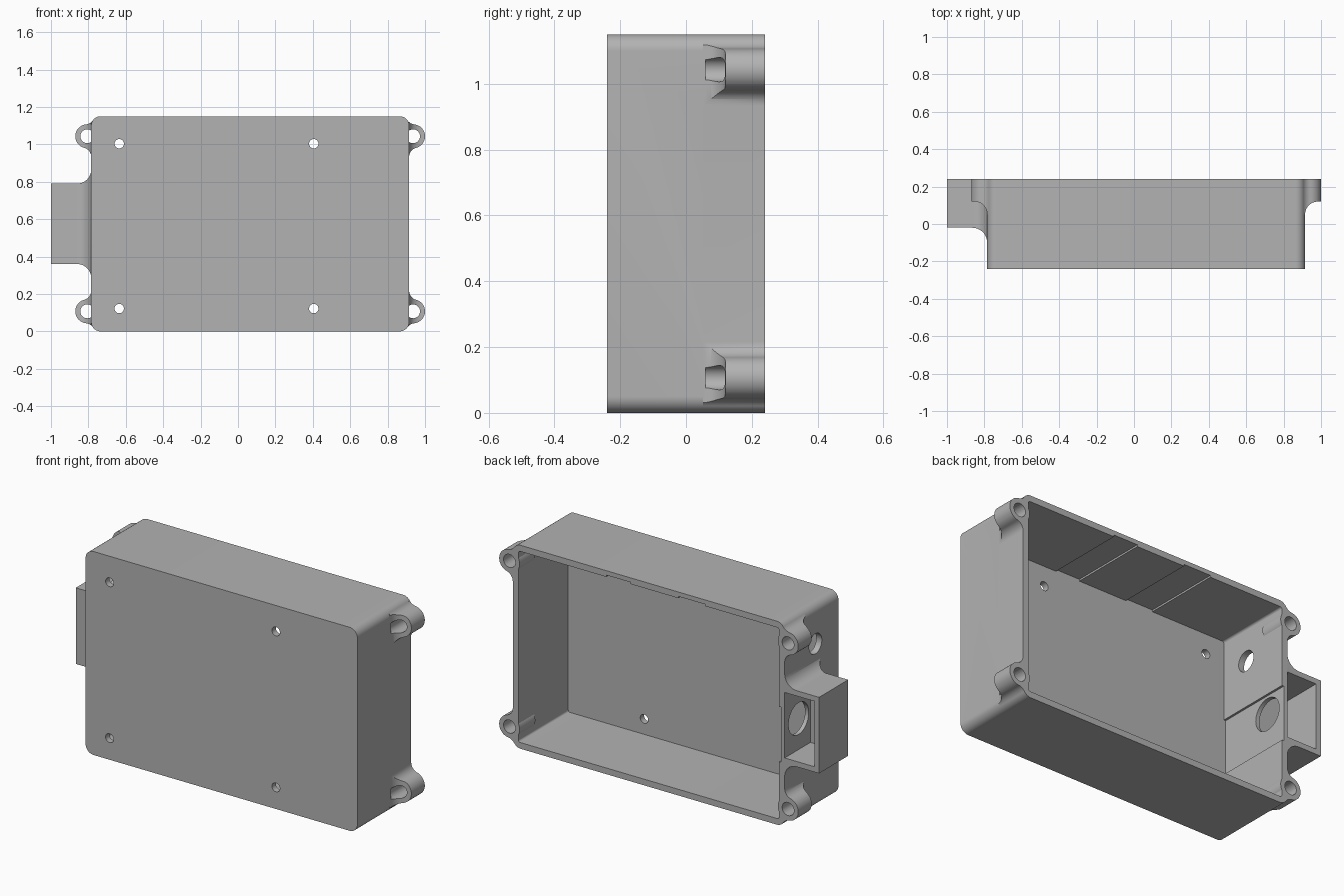
import bpy, bmesh, math
from mathutils import Vector

cube = bpy.data.objects.get("Cube")
if cube:
    bpy.data.objects.remove(cube, do_unlink=True)

# Main dimensions
LEFT, RIGHT, HEIGHT = -0.785, 0.915, 1.15
FRONT, BACK, WALL = -0.24, 0.24, 0.035
LUG, LUG_R, HOLE_R = Vector((0.936, 1.043)), 0.064, 0.037

grey = bpy.data.materials.new("plain grey")
grey.use_nodes = True
COLOUR = (0.45, 0.45, 0.45, 1)
grey.diffuse_color = COLOUR
grey.node_tree.nodes["Principled BSDF"].inputs["Base Color"].default_value = COLOUR


def prism(name, points, axis, start, end):
    """Extrude a 2D outline along an axis: y takes (x, z), z takes (x, y), x takes (y, z)."""
    place = {"x": lambda p, t: (t, p[0], p[1]),
             "y": lambda p, t: (p[0], t, p[1]),
             "z": lambda p, t: (p[0], p[1], t)}[axis]
    bm = bmesh.new()
    base = bm.faces.new([bm.verts.new(place(p, start)) for p in points])
    moved = bmesh.ops.extrude_face_region(bm, geom=[base])["geom"]
    shift = Vector(place((0, 0), end - start))
    bmesh.ops.translate(bm, vec=shift, verts=[v for v in moved if isinstance(v, bmesh.types.BMVert)])
    bmesh.ops.recalc_face_normals(bm, faces=bm.faces)
    mesh = bpy.data.meshes.new(name)
    bm.to_mesh(mesh)
    bm.free()
    mesh.materials.append(grey)
    obj = bpy.data.objects.new(name, mesh)
    bpy.context.collection.objects.link(obj)
    return obj


def arc(centre, radius, a, b, steps=12):
    """Points on an arc, with angles in degrees."""
    angles = [math.radians(a + (b - a) * i / steps) for i in range(steps + 1)]
    return [(centre[0] + radius * math.cos(t), centre[1] + radius * math.sin(t)) for t in angles]


def circle(centre, radius, steps=40):
    return arc(centre, radius, 0, 360, steps)[:-1]


def rounded(x0, x1, z0, z1, r):
    corners = [(x1 - r, z1 - r), (x0 + r, z1 - r), (x0 + r, z0 + r), (x1 - r, z0 + r)]
    return [p for i, c in enumerate(corners) for p in arc(c, r, 90 * i, 90 * i + 90)]


def combine(target, tool, operation):
    mod = target.modifiers.new("combine", "BOOLEAN")
    mod.operation, mod.solver, mod.object = operation, "EXACT", tool
    bpy.context.view_layer.objects.active = target
    bpy.ops.object.modifier_apply(modifier=mod.name)
    bpy.data.objects.remove(tool, do_unlink=True)


def heading(a, b):
    d = Vector(b) - Vector(a)
    return math.degrees(math.atan2(d.y, d.x))


def mirrored(points, flip_x, flip_z=False):
    return [(LEFT + RIGHT - x if flip_x else x, HEIGHT - z if flip_z else z) for x, z in points]


# Lug outline: round ear blended into the side wall and into the box corner
blend = 0.05
reach = LUG_R + blend
low = Vector((RIGHT + blend, LUG.y - math.sqrt(reach ** 2 - (RIGHT + blend - LUG.x) ** 2)))
corner = Vector((RIGHT - 0.05, HEIGHT - 0.05))
gap = LUG - corner
rise = math.sqrt((reach ** 2 - (LUG_R - 0.05) * 0.05) - (gap.length / 2) ** 2)
along = (gap.length ** 2 + (0.05 + blend) ** 2 - reach ** 2) / (2 * gap.length)
rise = math.sqrt((0.05 + blend) ** 2 - along ** 2)
unit = gap.normalized()
high = corner + unit * along + Vector((-unit.y, unit.x)) * rise
ear = [(0.86, low.y)] + arc(low, blend, 180, heading(low, LUG))
ear += arc(LUG, LUG_R, heading(LUG, low), heading(LUG, high), 20)[1:]
ear += arc(high, blend, heading(high, LUG), heading(high, corner) , 8)[1:]
ear += [(0.86, 1.10)]
ear_side = [(0.85, BACK), (1.02, BACK), (1.02, 0.12)] + arc((0.983, 0.052), 0.068, 90, 180) + [(0.85, 0.052)]

# Side pod outlines
pod_face = [(-0.76, 0.285)] + arc((-0.86, 0.285), 0.075, 0, 90) + [(-1, 0.36), (-1, 0.79)]
pod_face += arc((-0.86, 0.865), 0.075, -90, 0) + [(-0.76, 0.865)]
pod_side = [(-0.76, BACK), (-1.02, BACK), (-1.02, -0.02)] + arc((-0.865, -0.1), 0.08, 90, 0) + [(-0.76, -0.1)]

# Outer body
body = prism("enclosure", rounded(LEFT, RIGHT, 0, HEIGHT, 0.05), "y", FRONT, BACK)
flips = [(fx, fz) for fx in (False, True) for fz in (False, True)]
for fx, fz in flips:
    lug = prism("lug", mirrored(ear, fx, fz), "y", 0, BACK)
    combine(lug, prism("lug_shape", mirrored(ear_side, fx), "z", -0.1, 1.3), "INTERSECT")
    combine(body, lug, "UNION")
pod = prism("pod", pod_face, "y", -0.15, BACK)
combine(pod, prism("pod_shape", pod_side, "z", 0.1, 1), "INTERSECT")
combine(body, pod, "UNION")

# Open cavity, leaving the screw bosses standing in its corners
cavity = prism("cavity", rounded(LEFT + WALL, RIGHT - WALL, WALL, HEIGHT - WALL, 0.012), "y", FRONT + WALL, 0.4)
for x0, x1 in ((0.18, 0.33), (-0.29, -0.12)):
    relief = prism("top_relief", [(x0, 1.0), (x1, 1.0), (x1, 1.125), (x0, 1.125)], "y", FRONT + WALL, 0.4)
    combine(cavity, relief, "UNION")
relief = prism("side_relief", [(-0.7, 0.36), (-0.7, 0.67), (-0.762, 0.67), (-0.762, 0.36)], "y", FRONT + WALL, 0.4)
combine(cavity, relief, "UNION")
for fx, fz in flips:
    combine(cavity, prism("boss", mirrored(circle(LUG, LUG_R), fx, fz), "y", 0.1, 0.5), "DIFFERENCE")
combine(body, cavity, "DIFFERENCE")

# Pod pocket
pocket = [(-0.97, 0.39), (LEFT, 0.39), (LEFT, 0.76), (-0.97, 0.76)]
combine(body, prism("pocket", pocket, "y", 0.01, 0.4), "DIFFERENCE")

# Screw holes in the lugs
for fx, fz in flips:
    combine(body, prism("screw_hole", mirrored(circle(LUG, HOLE_R), fx, fz), "y", 0.06, 0.4), "DIFFERENCE")
# Mounting holes in the front panel
for x in (-0.635, 0.405):
    for z in (0.122, 1.003):
        combine(body, prism("mount_hole", circle((x, z), 0.025), "y", -0.4, -0.1), "DIFFERENCE")
# Cable holes in the side wall
for centre, radius in (((-0.035, 0.93), 0.057), ((0.115, 0.565), 0.09)):
    combine(body, prism("cable_hole", circle(centre, radius), "x", -0.9, -0.7), "DIFFERENCE")

# Smooth the curves and keep the edges crisp
bpy.ops.object.select_all(action="DESELECT")
body.select_set(True)
bpy.context.view_layer.objects.active = body
bpy.ops.object.shade_smooth_by_angle(angle=math.radians(30))
